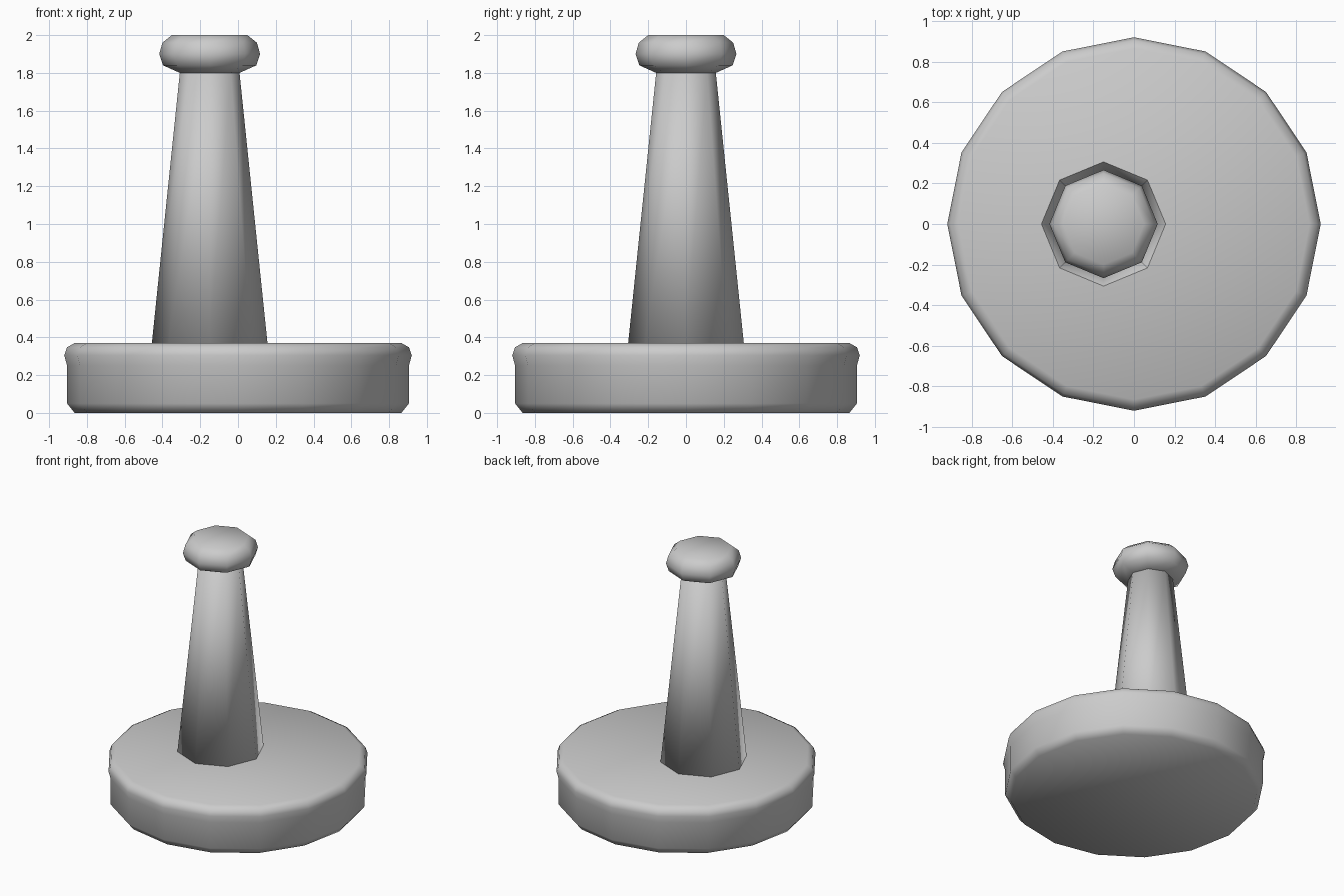
import bpy, bmesh
from math import cos, sin, tau

if "Cube" in bpy.data.objects:
    bpy.data.objects.remove(bpy.data.objects["Cube"])


def lathe(name, profile, sides, cx=0.0):
    """Capped, smooth-shaded solid of revolution from (radius, z) points, bottom to top."""
    bm = bmesh.new()
    rings = [[bm.verts.new((cx + r * cos(tau * i / sides), r * sin(tau * i / sides), z))
              for i in range(sides)] for r, z in profile]
    for low, high in zip(rings, rings[1:]):
        for i in range(sides):
            j = (i + 1) % sides
            bm.faces.new((low[i], low[j], high[j], high[i]))
    bm.faces.new(rings[0][::-1])
    bm.faces.new(rings[-1])
    for f in bm.faces:
        f.smooth = True
    mesh = bpy.data.meshes.new(name)
    bm.to_mesh(mesh)
    bm.free()
    obj = bpy.data.objects.new(name, mesh)
    bpy.context.collection.objects.link(obj)
    return obj


STEM_X = -0.15

# Round foot with a slightly swollen upper rim
lathe("base", [(0.865, 0.0), (0.905, 0.05), (0.905, 0.25), (0.92, 0.305),
               (0.905, 0.347), (0.865, 0.37)], 16)

# Tapered off-centre stem
lathe("stem", [(0.306, 0.37), (0.158, 1.8)], 8, STEM_X)

# Rounded knob on top
lathe("knob", [(0.158, 1.8), (0.247, 1.84), (0.267, 1.9), (0.25, 1.96),
               (0.2, 2.0)], 8, STEM_X)
